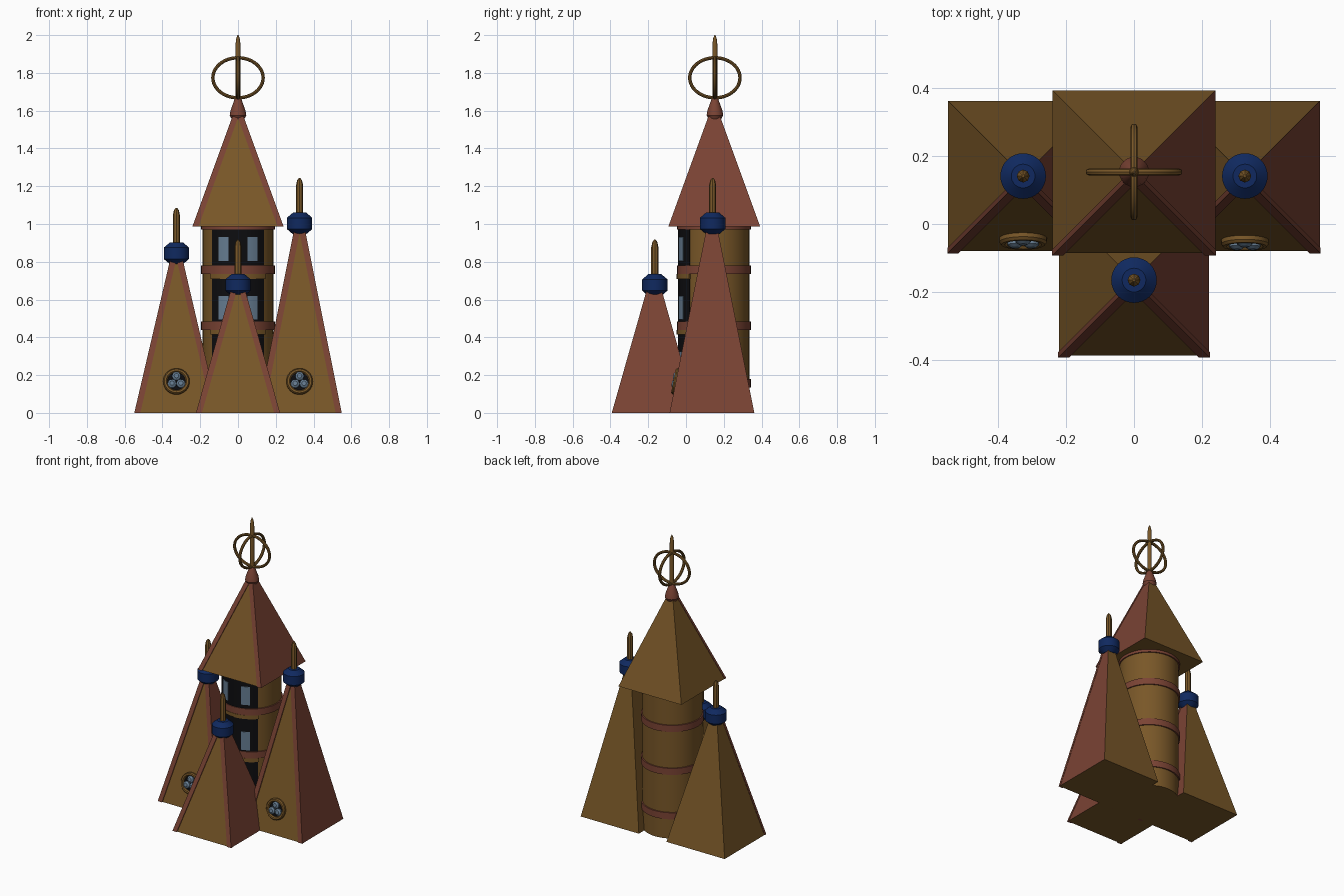
import bpy, bmesh
from math import sin, cos, pi, radians, atan2
from mathutils import Matrix, Vector

cube = bpy.data.objects.get("Cube")
if cube:
    bpy.data.objects.remove(cube, do_unlink=True)


def material(name, rgb):
    m = bpy.data.materials.new(name)
    m.use_nodes = True
    m.diffuse_color = (*rgb, 1)
    m.node_tree.nodes["Principled BSDF"].inputs["Base Color"].default_value = (*rgb, 1)
    return m


BROWN = material("ochre brown", (0.19, 0.095, 0.021))
RED = material("brick red", (0.195, 0.056, 0.034))
BLUE = material("deep blue", (0.005, 0.022, 0.115))
DARK = material("dark interior", (0.004, 0.004, 0.005))
GLASS = material("pale glass", (0.13, 0.2, 0.28))


def finish(name, bm, *mats, matrix=None, smooth=False):
    bmesh.ops.recalc_face_normals(bm, faces=bm.faces)
    mesh = bpy.data.meshes.new(name)
    bm.to_mesh(mesh)
    bm.free()
    for m in mats:
        mesh.materials.append(m)
    ob = bpy.data.objects.new(name, mesh)
    bpy.context.collection.objects.link(ob)
    if matrix:
        ob.matrix_world = matrix
    if smooth:
        bpy.ops.object.select_all(action="DESELECT")
        ob.select_set(True)
        bpy.context.view_layer.objects.active = ob
        bpy.ops.object.shade_smooth_by_angle(angle=radians(32))
    return ob


def bridge(bm, loops, close_ring=False):
    """Skin a row of equal vertex loops."""
    rows = [[bm.verts.new(p) for p in loop] for loop in loops]
    n = len(rows[0])
    pairs = list(zip(rows, rows[1:]))
    if close_ring:
        pairs.append((rows[-1], rows[0]))
    for a, b in pairs:
        for i in range(n):
            j = (i + 1) % n
            bm.faces.new((a[i], a[j], b[j], b[i]))
    if not close_ring:
        bm.faces.new(rows[0])
        bm.faces.new(rows[-1])


def lathe(name, profile, mat, matrix, segs=32, ring=False):
    bm = bmesh.new()
    loops = [[(r * cos(2 * pi * i / segs), r * sin(2 * pi * i / segs), z)
              for i in range(segs)] for r, z in profile]
    bridge(bm, loops, ring)
    return finish(name, bm, mat, matrix=matrix, smooth=True)


def arc_block(name, r0, r1, z0, z1, mid, half, mat, matrix, steps=16):
    """Curved block on the tower wall; angles are measured from the front."""
    bm = bmesh.new()
    loops = []
    for i in range(steps + 1):
        a = radians(mid - half + 2 * half * i / steps)
        loops.append([(r * sin(a), -r * cos(a), z)
                      for r, z in ((r0, z0), (r1, z0), (r1, z1), (r0, z1))])
    bridge(bm, loops)
    return finish(name, bm, mat, matrix=matrix, smooth=True)


def at(x, y, z=0):
    return Matrix.Translation((x, y, z))


def roof(name, x, y, z0, half, apex, rib_top):
    """Square pyramid with one red side and red ribs on the front edges."""
    bm = bmesh.new()
    base = [bm.verts.new((sx * half, sy * half, z0))
            for sx, sy in ((-1, -1), (1, -1), (1, 1), (-1, 1))]
    tip = bm.verts.new((0, 0, apex))
    bm.faces.new(base)
    for i in range(4):
        bm.faces.new((base[i], base[(i + 1) % 4], tip))
    bmesh.ops.recalc_face_normals(bm, faces=bm.faces)
    for f in bm.faces:
        f.material_index = 1 if f.normal.x > 0.5 else 0
    finish(name, bm, BROWN, RED, matrix=at(x, y))

    for side, label in ((-1, "right"), (1, "left")):
        bm = bmesh.new()
        loops = []
        for z in (z0, rib_top):
            h = half * (apex - z) / (apex - z0)
            loops.append([(side * (h + dx), -h + dy, z) for dx, dy in
                          ((0.002, -0.007), (0.002, 0.01), (-0.03, 0.01), (-0.03, -0.007))])
        bridge(bm, loops)
        finish(f"{name}_{label}_rib", bm, RED, matrix=at(x, y))


def spire(name, x, y, knob):
    """Small pyramid tower with a blue knob and a pointed rod."""
    half, apex = 0.221, knob + 0.1
    roof(name + "_roof", x, y, 0, half, apex, knob)
    lathe(name + "_knob", [(0.035, -0.057), (0.067, -0.03), (0.067, 0.03), (0.035, 0.057)],
          BLUE, at(x, y, knob))
    lathe(name + "_rod", [(0.019, 0), (0.019, 0.2), (0.013, 0.228), (0.004, 0.24)],
          BROWN, at(x, y, knob), 8)
    return half, apex


def porthole(name, x, y, half, apex, z=0.165):
    """Round window lying on the sloping front face, with three glass lights."""
    n = Vector((0, -apex, half)).normalized()
    up = Vector((0, half, apex)).normalized()
    centre = Vector((x, y - half * (1 - z / apex), z))
    m = Matrix((Vector((1, 0, 0)), up, n)).transposed().to_4x4()
    m.translation = centre
    lathe(name + "_frame", [(0.048, -0.01), (0.07, -0.01), (0.07, 0.012), (0.064, 0.02),
                            (0.054, 0.02), (0.048, 0.012)], BROWN, m, 32, True)
    lathe(name + "_back", [(0.05, -0.005), (0.05, 0.006)], DARK, m)
    for i in range(3):
        a = pi / 2 + i * 2 * pi / 3
        lathe(f"{name}_light_{i + 1}", [(0.023, 0), (0.023, 0.018), (0.012, 0.026)], GLASS,
              m @ at(0.027 * cos(a), 0.027 * sin(a)), 16)


# Three corner spires, the two rear ones with round windows
for name, x, knob in (("right_spire", -0.326, 0.845), ("left_spire", 0.326, 1.003)):
    porthole(name + "_window", x, 0.141, *spire(name, x, 0.141, knob))
spire("front_spire", 0, -0.165, 0.677)

# Round central tower and its red bands
T = at(0, 0.148)
lathe("tower_wall", [(0.187, 0), (0.187, 1.0)], BROWN, T, 48)
for i, (lo, hi) in enumerate(((0.135, 0.18), (0.44, 0.485), (0.735, 0.78), (0.97, 0.995))):
    lathe(f"tower_band_{i + 1}", [(0.18, lo), (0.195, lo), (0.195, hi), (0.18, hi)],
          RED, T, 48, True)

# Dark curved openings with a pair of windows and a lintel on each storey
for i, (lo, hi, win) in enumerate(((0.18, 0.415, 0.2), (0.485, 0.71, 0.495), (0.78, 0.97, 0.805))):
    arc_block(f"storey_{i + 1}_opening", 0.17, 0.190, lo, hi, 0, 47, DARK, T)
    if i < 2:
        arc_block(f"storey_{i + 1}_lintel", 0.17, 0.197, hi, hi + 0.025, 0, 48, BROWN, T)
    for side, label in ((-1, "right"), (1, "left")):
        arc_block(f"storey_{i + 1}_{label}_window", 0.186, 0.194, win, win + 0.125,
                  side * 23.5, 8.5, GLASS, T, 4)

# Main roof, finial and mast
roof("main_roof", 0, 0.153, 0.988, 0.239, 1.645, 1.57)
M = at(0, 0.153)
lathe("roof_finial", [(0.03, 1.55), (0.044, 1.575), (0.04, 1.6), (0.02, 1.655), (0.012, 1.67)],
      RED, M, 24)
lathe("mast", [(0.014, 1.64), (0.014, 1.94), (0.01, 1.98), (0.003, 2.0)], BROWN, M, 12)

# Two crossed oval rings around the mast
for name, turn in (("ring_across", 0), ("ring_along", pi / 2)):
    bm = bmesh.new()
    loops = []
    for i in range(48):
        a = 2 * pi * i / 48
        loops.append([((0.133 + 0.009 * cos(b)) * cos(a), 0.010 * sin(b),
                       (0.106 + 0.009 * cos(b)) * sin(a))
                      for b in (2 * pi * k / 8 for k in range(8))])
    bridge(bm, loops, True)
    finish(name, bm, BROWN, matrix=at(0, 0.153, 1.774) @ Matrix.Rotation(turn, 4, "Z"), smooth=True)
